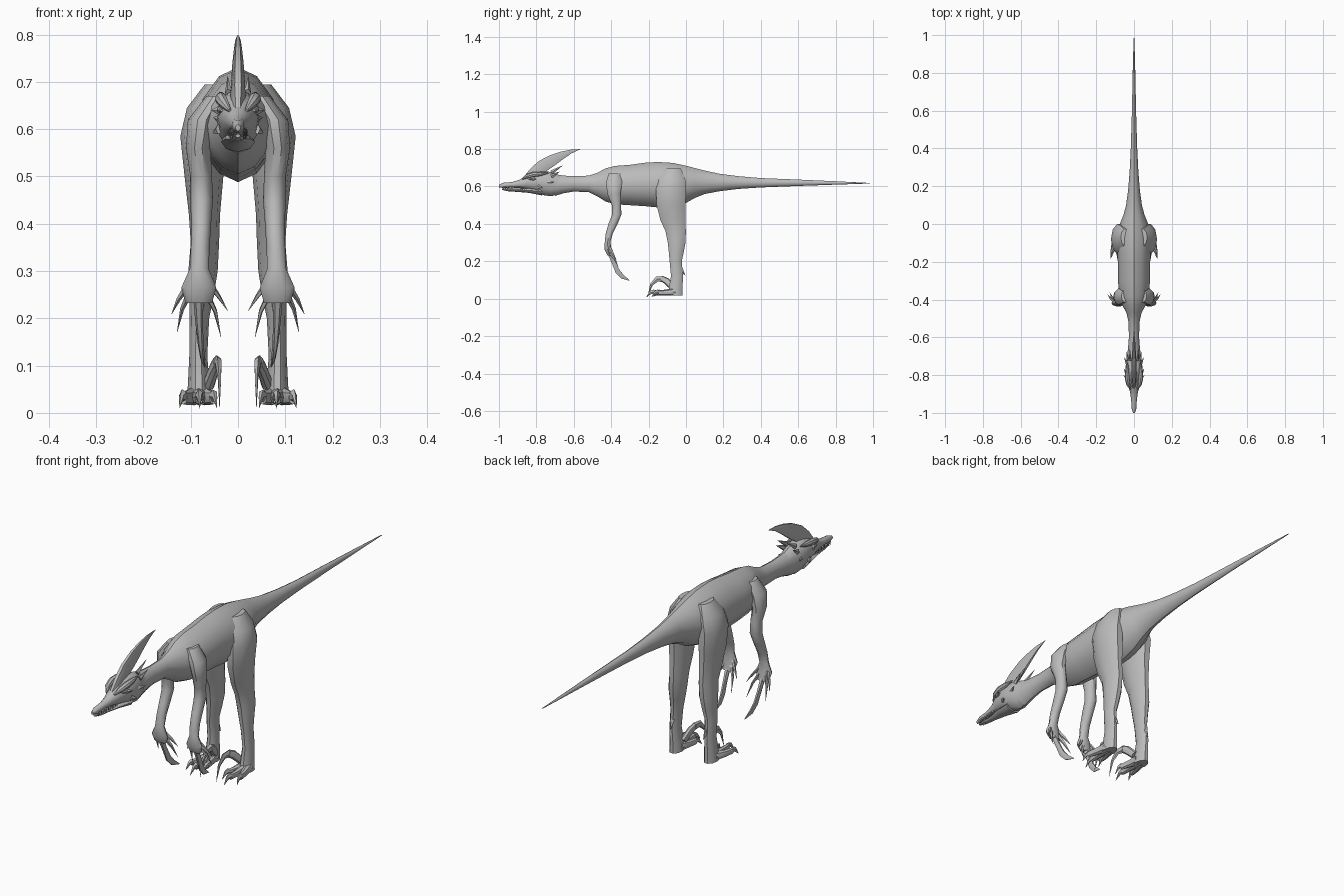
import bpy, bmesh, math
from mathutils import Vector

skin = bpy.data.materials.new("grey_skin")
skin.diffuse_color = (0.5, 0.5, 0.5, 1)


def loft(name, rings, sides=10, axis=None, power=1.0, mirror=False, sharp=40):
    """Skin rings of (x, y, z, half width, half depth) along their path."""
    bm = bmesh.new()
    centres = [Vector(r[:3]) for r in rings]
    loops = []
    for i, r in enumerate(rings):
        t = axis or (centres[min(i + 1, len(rings) - 1)] - centres[max(i - 1, 0)]).normalized()
        u = Vector((1, 0, 0))
        u = (u - t * u.dot(t)).normalized()
        v = t.cross(u)
        loop = []
        for k in range(sides):
            a = 2 * math.pi * k / sides
            c, s = math.cos(a), math.sin(a)
            c = math.copysign(abs(c) ** power, c)
            s = math.copysign(abs(s) ** power, s)
            loop.append(bm.verts.new(centres[i] + u * c * r[3] + v * s * r[4]))
        loops.append(loop)
    for a, b in zip(loops, loops[1:]):
        for k in range(sides):
            j = (k + 1) % sides
            bm.faces.new((a[k], a[j], b[j], b[k]))
    bm.faces.new(loops[0])
    bm.faces.new(loops[-1])
    bmesh.ops.recalc_face_normals(bm, faces=bm.faces)
    mesh = bpy.data.meshes.new(name)
    bm.to_mesh(mesh)
    bm.free()
    mesh.materials.append(skin)
    ob = bpy.data.objects.new(name, mesh)
    bpy.context.collection.objects.link(ob)
    if mirror:
        ob.modifiers.new("mirror", 'MIRROR')
    bpy.ops.object.select_all(action='DESELECT')
    ob.select_set(True)
    bpy.context.view_layer.objects.active = ob
    bpy.ops.object.shade_smooth_by_angle(angle=math.radians(sharp))
    return ob


def profile(rows):
    """Turn (y, top, bottom, half width) rows into rings."""
    return [(0, y, (t + b) / 2, w, (t - b) / 2) for y, t, b, w in rows]


def spike(name, points, width, depth, sides=5):
    """Claw, tooth or horn tapering to a point."""
    n = len(points) - 1
    taper = [max(1 - (i / n) ** 1.5, 0.04) for i in range(n + 1)]
    return loft(name, [(*p, width * f, depth * f) for p, f in zip(points, taper)],
                sides, mirror=True)


Y = Vector((0, 1, 0))

# Neck, torso and tail
loft("body", profile([
    (-0.70, 0.665, 0.550, 0.036), (-0.65, 0.658, 0.565, 0.031),
    (-0.60, 0.655, 0.573, 0.027), (-0.52, 0.658, 0.570, 0.029),
    (-0.47, 0.675, 0.545, 0.040), (-0.43, 0.697, 0.520, 0.062),
    (-0.38, 0.710, 0.505, 0.078), (-0.30, 0.716, 0.500, 0.085),
    (-0.22, 0.727, 0.495, 0.085), (-0.15, 0.731, 0.488, 0.088),
    (-0.07, 0.726, 0.490, 0.088), (0.00, 0.711, 0.512, 0.075),
    (0.05, 0.698, 0.540, 0.055), (0.10, 0.685, 0.560, 0.042),
    (0.18, 0.668, 0.575, 0.031), (0.28, 0.655, 0.587, 0.023),
    (0.40, 0.645, 0.595, 0.017), (0.60, 0.637, 0.603, 0.011),
    (0.80, 0.628, 0.610, 0.007), (0.985, 0.619, 0.616, 0.002)]),
    12, Y, 1.15)

# Skull with narrow snout
loft("skull", profile([
    (-1.00, 0.610, 0.596, 0.005), (-0.975, 0.620, 0.592, 0.013),
    (-0.93, 0.624, 0.594, 0.015), (-0.89, 0.636, 0.592, 0.021),
    (-0.85, 0.660, 0.585, 0.034), (-0.81, 0.678, 0.575, 0.043),
    (-0.76, 0.685, 0.553, 0.045), (-0.72, 0.676, 0.548, 0.040),
    (-0.66, 0.655, 0.568, 0.028)]), 12, Y)

# Lower jaw
loft("lower_jaw", profile([
    (-0.985, 0.590, 0.582, 0.005), (-0.95, 0.589, 0.574, 0.012),
    (-0.90, 0.587, 0.571, 0.016), (-0.84, 0.592, 0.566, 0.028),
    (-0.77, 0.595, 0.552, 0.036)]), 8, Y)

# Head crest blade sweeping back
loft("crest", [
    (0, -0.875, 0.632, 0.010, 0.008), (0, -0.82, 0.672, 0.016, 0.030),
    (0, -0.77, 0.707, 0.014, 0.040), (0, -0.715, 0.740, 0.012, 0.036),
    (0, -0.665, 0.766, 0.009, 0.025), (0, -0.615, 0.787, 0.006, 0.012),
    (0, -0.567, 0.799, 0.001, 0.001)], 6, power=1.2)

# Brows, eyes and spikes behind the cheek
loft("brow", [
    (0.018, -0.875, 0.640, 0.004, 0.004), (0.030, -0.85, 0.655, 0.011, 0.012),
    (0.036, -0.815, 0.664, 0.013, 0.014), (0.036, -0.775, 0.668, 0.010, 0.011),
    (0.034, -0.735, 0.672, 0.002, 0.002)], 8, mirror=True)
loft("eye", [
    (0.034, -0.842, 0.640, 0.003, 0.003), (0.037, -0.83, 0.642, 0.008, 0.008),
    (0.037, -0.815, 0.642, 0.008, 0.008), (0.036, -0.803, 0.641, 0.003, 0.003)],
    8, mirror=True)
for base, tip in [((0.020, -0.72, 0.675), (0.022, -0.66, 0.712)),
                  ((0.032, -0.72, 0.655), (0.040, -0.675, 0.680)),
                  ((0.036, -0.74, 0.620), (0.052, -0.705, 0.625)),
                  ((0.040, -0.79, 0.600), (0.054, -0.765, 0.592)),
                  ((0.036, -0.82, 0.640), (0.056, -0.800, 0.640))]:
    spike("cheek_spike", [base, tip], 0.008, 0.012)

# Teeth along both jaws
for i in range(6):
    y = -0.975 + i * 0.022
    x = 0.010 + i * 0.0014
    spike("upper_tooth", [(x, y, 0.600), (x + 0.001, y, 0.578)], 0.003, 0.005, 4)
    spike("lower_tooth", [(x, y + 0.011, 0.583), (x + 0.002, y + 0.011, 0.604)],
          0.003, 0.004, 4)

# Legs from hip to ankle
loft("leg", [
    (0.045, -0.070, 0.695, 0.025, 0.045), (0.063, -0.076, 0.645, 0.045, 0.075),
    (0.075, -0.080, 0.585, 0.047, 0.085), (0.072, -0.080, 0.500, 0.041, 0.081),
    (0.071, -0.070, 0.420, 0.033, 0.070), (0.070, -0.055, 0.360, 0.030, 0.057),
    (0.074, -0.050, 0.300, 0.031, 0.050), (0.077, -0.052, 0.250, 0.026, 0.042),
    (0.082, -0.055, 0.200, 0.021, 0.034), (0.084, -0.048, 0.120, 0.019, 0.034),
    (0.083, -0.055, 0.060, 0.023, 0.038), (0.083, -0.057, 0.018, 0.026, 0.040)],
    10, Vector((0, 0, -1)), mirror=True)
spike("heel_spur", [(0.080, -0.03, 0.16), (0.080, -0.004, 0.125)], 0.010, 0.014)

# Feet: toes with claws, and a raised sickle claw on the inside
toes = {"outer": [(0.092, -0.06), (0.108, -0.115), (0.116, -0.15)],
        "middle": [(0.083, -0.06), (0.083, -0.125), (0.082, -0.17)],
        "inner": [(0.072, -0.06), (0.060, -0.105), (0.052, -0.14)]}
for side, (a, b, c) in toes.items():
    loft(side + "_toe", [(*a, 0.036, 0.020, 0.020), (*b, 0.032, 0.013, 0.015),
                         (*c, 0.032, 0.009, 0.014)], 8, mirror=True)
    d = Vector(c) - Vector(b)
    p, q = Vector(c) + d * 0.4, Vector(c) + d * 0.95
    spike(side + "_toe_claw", [(*c, 0.036), (*p, 0.034), (*q, 0.010)], 0.009, 0.015)
loft("sickle_toe", [(0.062, -0.070, 0.060, 0.013, 0.016),
                    (0.050, -0.105, 0.095, 0.011, 0.018),
                    (0.044, -0.130, 0.108, 0.009, 0.015)], 8, mirror=True)
spike("sickle_claw", [(0.044, -0.12, 0.105), (0.041, -0.155, 0.105),
                      (0.039, -0.185, 0.075), (0.039, -0.205, 0.010)], 0.009, 0.018)

# Arms from shoulder to palm
loft("arm", [
    (0.045, -0.380, 0.670, 0.022, 0.035), (0.076, -0.385, 0.620, 0.030, 0.045),
    (0.084, -0.385, 0.560, 0.026, 0.037), (0.078, -0.372, 0.500, 0.023, 0.026),
    (0.077, -0.370, 0.450, 0.024, 0.026), (0.078, -0.390, 0.400, 0.021, 0.026),
    (0.080, -0.410, 0.350, 0.020, 0.020), (0.082, -0.419, 0.305, 0.020, 0.016),
    (0.083, -0.418, 0.265, 0.037, 0.019), (0.083, -0.408, 0.232, 0.028, 0.013)],
    10, Vector((0, 0, -1)), mirror=True)

# Clawed fingers fanning out from the palm
for pts in [[(0.105, -0.412, 0.272), (0.126, -0.392, 0.240), (0.141, -0.372, 0.208)],
            [(0.102, -0.408, 0.255), (0.118, -0.385, 0.220), (0.129, -0.362, 0.170)],
            [(0.068, -0.408, 0.255), (0.048, -0.388, 0.215), (0.036, -0.362, 0.160)],
            [(0.062, -0.412, 0.275), (0.042, -0.395, 0.248), (0.021, -0.380, 0.215)]]:
    spike("finger", pts, 0.007, 0.011)
loft("long_finger", [
    (0.084, -0.410, 0.245, 0.011, 0.012), (0.082, -0.385, 0.190, 0.008, 0.012),
    (0.079, -0.365, 0.145, 0.006, 0.015), (0.075, -0.340, 0.117, 0.005, 0.013),
    (0.070, -0.302, 0.098, 0.001, 0.002)], 6, mirror=True)
